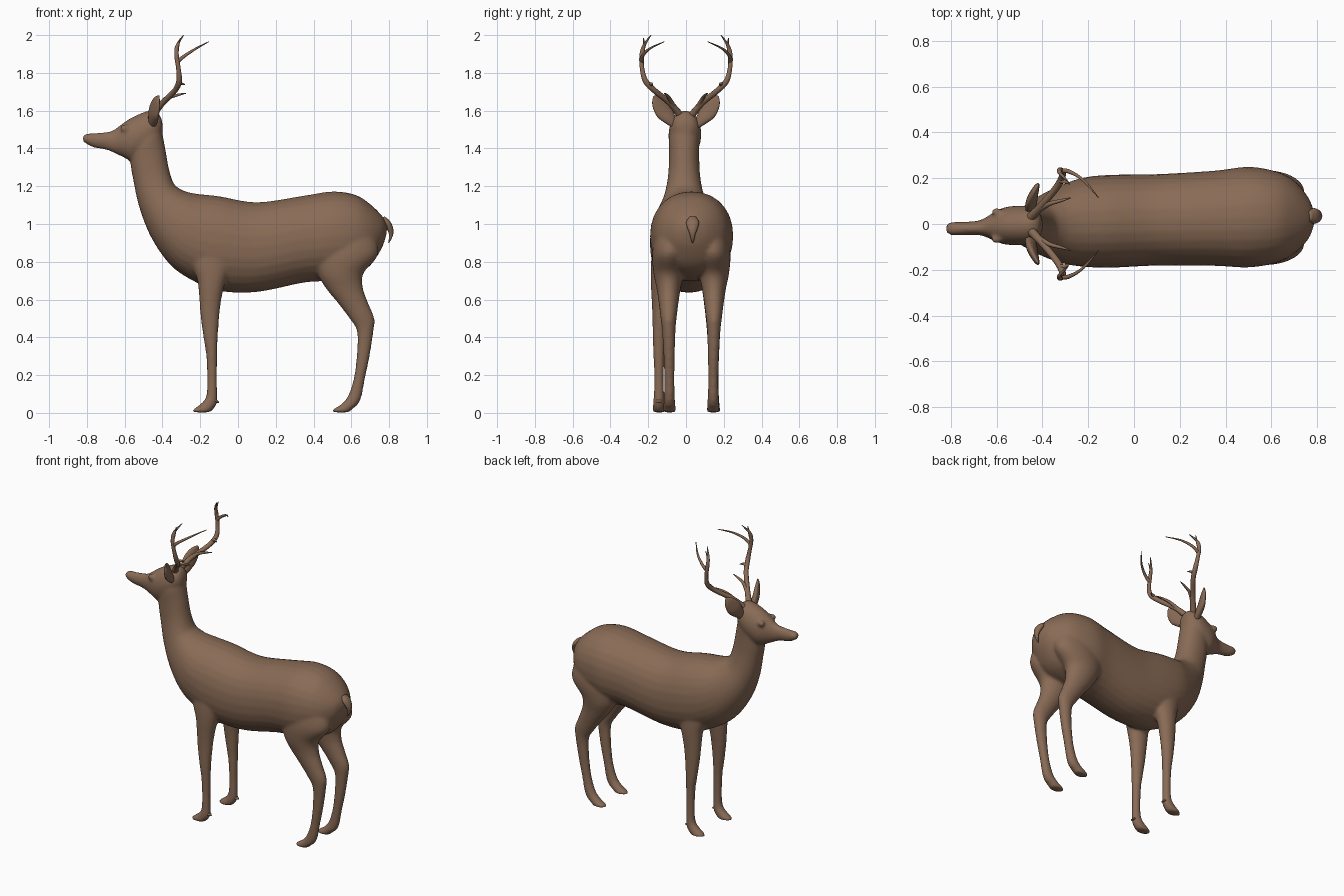
import bpy, bmesh, math
from mathutils import Vector

brown = bpy.data.materials.new("warm brown")
brown.diffuse_color = (0.25, 0.147, 0.092, 1)


def catmull(keys, steps):
    """Smoothly interpolate a list of equal-length number tuples."""
    out = []
    for i in range(len(keys) - 1):
        p0, p1 = keys[max(i - 1, 0)], keys[i]
        p2, p3 = keys[i + 1], keys[min(i + 2, len(keys) - 1)]
        for s in range(steps):
            t = s / steps
            out.append([0.5 * (2 * b + (c - a) * t + (2 * a - 5 * b + 4 * c - d) * t * t
                               + (3 * b - a - 3 * c + d) * t ** 3)
                        for a, b, c, d in zip(p0, p1, p2, p3)])
    return out + [list(keys[-1])]


def loft(bm, rings, segs=28, steps=5, power=1.0):
    """Skin rings given as centre + two half-axis vectors (9 numbers)."""
    rows = []
    for r in catmull(rings, steps):
        c, u, v = Vector(r[:3]), Vector(r[3:6]), Vector(r[6:])
        row = []
        for k in range(segs):
            a = 2 * math.pi * k / segs
            ca, sa = math.cos(a), math.sin(a)
            ca = math.copysign(abs(ca) ** power, ca)
            sa = math.copysign(abs(sa) ** power, sa)
            row.append(bm.verts.new(c + u * ca + v * sa))
        rows.append(row)
    new = [bm.faces.new(rows[0]), bm.faces.new(rows[-1][::-1])]
    for a, b in zip(rows, rows[1:]):
        for k in range(segs):
            n = (k + 1) % segs
            new.append(bm.faces.new((a[k], b[k], b[n], a[n])))
    bmesh.ops.recalc_face_normals(bm, faces=new)


def upright(xt, zt, xb, zb, w, y):
    """Ring spanned by a top point, a bottom point and a half width."""
    return ((xt + xb) / 2, y, (zt + zb) / 2, (xt - xb) / 2, 0, (zt - zb) / 2, 0, w, 0)


def level(z, x0, x1, w, y):
    """Horizontal ring for a leg."""
    return ((x0 + x1) / 2, y, z, (x1 - x0) / 2, 0, 0, 0, w, 0)


def finish(name, mesh):
    for p in mesh.polygons:
        p.use_smooth = True
    mesh.materials.clear()
    mesh.materials.append(brown)
    ob = bpy.data.objects.new(name, mesh)
    bpy.context.collection.objects.link(ob)
    return ob


def from_bm(name, bm):
    me = bpy.data.meshes.new(name)
    bm.to_mesh(me)
    bm.free()
    return finish(name, me)


def bake(ob):
    """Replace an object by its evaluated mesh."""
    dg = bpy.context.evaluated_depsgraph_get()
    me = bpy.data.meshes.new_from_object(ob.evaluated_get(dg))
    name = ob.name
    bpy.data.objects.remove(ob)
    return finish(name, me)


# body: trunk and neck
bm = bmesh.new()
loft(bm, [upright(*r) for r in (
    (.79, .99, .785, .94, .025, .025), (.765, 1.04, .76, .87, .09, .025),
    (.70, 1.105, .70, .78, .16, .03), (.62, 1.155, .62, .73, .20, .03),
    (.50, 1.172, .50, .70, .22, .03), (.35, 1.15, .35, .69, .208, .025),
    (.10, 1.115, .10, .64, .20, .018), (-.10, 1.147, -.10, .645, .203, .012),
    (-.22, 1.16, -.22, .69, .195, .008), (-.275, 1.172, -.35, .775, .172, 0),
    (-.305, 1.185, -.455, .92, .14, -.005), (-.34, 1.215, -.52, 1.08, .105, -.01),
    (-.365, 1.29, -.552, 1.22, .085, -.01), (-.385, 1.40, -.57, 1.33, .08, -.01),
    (-.405, 1.50, -.56, 1.40, .08, -.01), (-.43, 1.56, -.53, 1.46, .06, -.008))],
    power=.93)
# head and muzzle
loft(bm, [upright(*r) for r in (
    (-.40, 1.54, -.40, 1.48, .03, -.005), (-.42, 1.585, -.43, 1.43, .065, -.005),
    (-.47, 1.60, -.48, 1.37, .085, -.005), (-.55, 1.57, -.56, 1.335, .083, -.008),
    (-.60, 1.54, -.61, 1.355, .066, -.01), (-.66, 1.497, -.66, 1.378, .037, -.015),
    (-.70, 1.487, -.70, 1.393, .030, -.018), (-.76, 1.481, -.765, 1.405, .029, -.02),
    (-.80, 1.479, -.80, 1.423, .029, -.02), (-.822, 1.465, -.822, 1.438, .016, -.02))])
# brow and eye bumps
for s in (-1, 1):
    loft(bm, [level(z, -.60 - r, -.60 + r, r * .7, -.008 + s * .061)
              for z, r in ((1.485, .005), (1.495, .019), (1.507, .024), (1.52, .019), (1.53, .005))])
# front legs
for y in (-.143, .147):
    s = math.copysign(1, y)
    loft(bm, [level(z, a, b, w, y + s * d) for z, a, b, w, d in (
        (.95, -.24, .0, .05, -.02), (.80, -.245, -.03, .062, -.02), (.70, -.215, -.065, .056, -.012),
        (.60, -.205, -.088, .047, -.008), (.50, -.197, -.10, .039, -.004),
        (.38, -.18, -.108, .033, 0), (.30, -.168, -.11, .029, 0), (.18, -.163, -.112, .026, 0),
        (.09, -.168, -.11, .028, 0), (.05, -.195, -.112, .031, 0),
        (.02, -.235, -.13, .034, 0), (.003, -.243, -.15, .034, 0))])
# hind legs
for s in (-1, 1):
    loft(bm, [level(z, a, b, w, .028 + s * d) for z, a, b, w, d in (
        (1.0, .46, .70, .08, .10), (.85, .40, .745, .092, .115), (.74, .42, .665, .080, .12),
        (.66, .465, .662, .064, .12), (.58, .53, .69, .052, .12),
        (.50, .59, .722, .042, .12), (.43, .63, .717, .035, .119), (.30, .628, .697, .03, .117),
        (.18, .612, .672, .027, .116), (.09, .582, .655, .029, .116),
        (.045, .545, .635, .032, .116), (.02, .505, .605, .034, .116),
        (.003, .495, .59, .034, .116))])
body = from_bm("deer_body", bm)
# fuse into one smooth skin
m = body.modifiers.new("fuse", 'REMESH')
m.mode, m.voxel_size, m.use_smooth_shade = 'VOXEL', .0095, True
m = body.modifiers.new("soften", 'SMOOTH')
m.factor, m.iterations = .5, 7
body = bake(body)

# ears: cupped leaf, opening forward
for s, side in ((-1, "right"), (1, "left")):
    bm = bmesh.new()
    loft(bm, [(x, s * y, z, -.35 * w, s * -.75 * w, .55 * w, -t, s * .2 * t, 0) for x, y, z, w, t in (
        (-.455, .055, 1.52, .020, .018), (-.45, .085, 1.555, .036, .022),
        (-.445, .115, 1.592, .048, .021), (-.436, .14, 1.63, .043, .016),
        (-.428, .158, 1.658, .028, .011), (-.42, .170, 1.678, .005, .004))], segs=20)
    from_bm(side + "_ear", bm)

# tail
bm = bmesh.new()
loft(bm, [(x, .035, z, t, 0, t * .4, 0, w, 0) for x, z, w, t in (
    (.765, 1.035, .020, .012), (.785, 1.01, .034, .018), (.803, .98, .028, .016),
    (.811, .95, .017, .012), (.806, .92, .009, .008), (.798, .90, .003, .003))], segs=16)
from_bm("tail", bm)

# dewclaws
for y, side in ((-.143, "right"), (.147, "left")):
    bm = bmesh.new()
    loft(bm, [(x, y, z, 0, 0, r, 0, r * 2, 0) for x, z, r in (
        (-.135, .075, .010), (-.115, .063, .009), (-.10, .056, .003))], segs=12)
    from_bm(side + "_dewclaw", bm)

# antlers: tapered curves, (x, y, z, radius)
BRANCHES = [
    ((-.45, .03, 1.575, .020), (-.40, .085, 1.64, .016), (-.335, .165, 1.705, .015),
     (-.312, .213, 1.755, .015), (-.315, .232, 1.82, .012), (-.325, .235, 1.89, .012),
     (-.322, .222, 1.945, .009), (-.288, .185, 2.0, .002)),
    ((-.42, .06, 1.615, .013), (-.37, .088, 1.665, .010), (-.32, .102, 1.683, .007),
     (-.275, .115, 1.692, .002)),
    ((-.325, .19, 1.73, .012), (-.305, .185, 1.742, .009), (-.28, .175, 1.738, .002)),
    ((-.32, .233, 1.86, .011), (-.28, .228, 1.892, .009), (-.22, .19, 1.93, .006),
     (-.155, .115, 1.965, .002)),
    ((-.325, .234, 1.89, .009), (-.318, .222, 1.94, .007), (-.305, .225, 1.985, .002)),
]
for s, side in ((-1, "right"), (1, "left")):
    cu = bpy.data.curves.new(side + "_antler", 'CURVE')
    cu.dimensions, cu.bevel_depth, cu.bevel_resolution = '3D', 1.0, 3
    cu.use_fill_caps = True
    for path in BRANCHES:
        pts = catmull(path, 6)
        sp = cu.splines.new('POLY')
        sp.points.add(len(pts) - 1)
        for p, (x, y, z, r) in zip(sp.points, pts):
            p.co, p.radius = (x, s * y, z, 1), r
    ob = bpy.data.objects.new(side + "_antler", cu)
    bpy.context.collection.objects.link(ob)
    bpy.context.view_layer.update()
    bake(ob)
